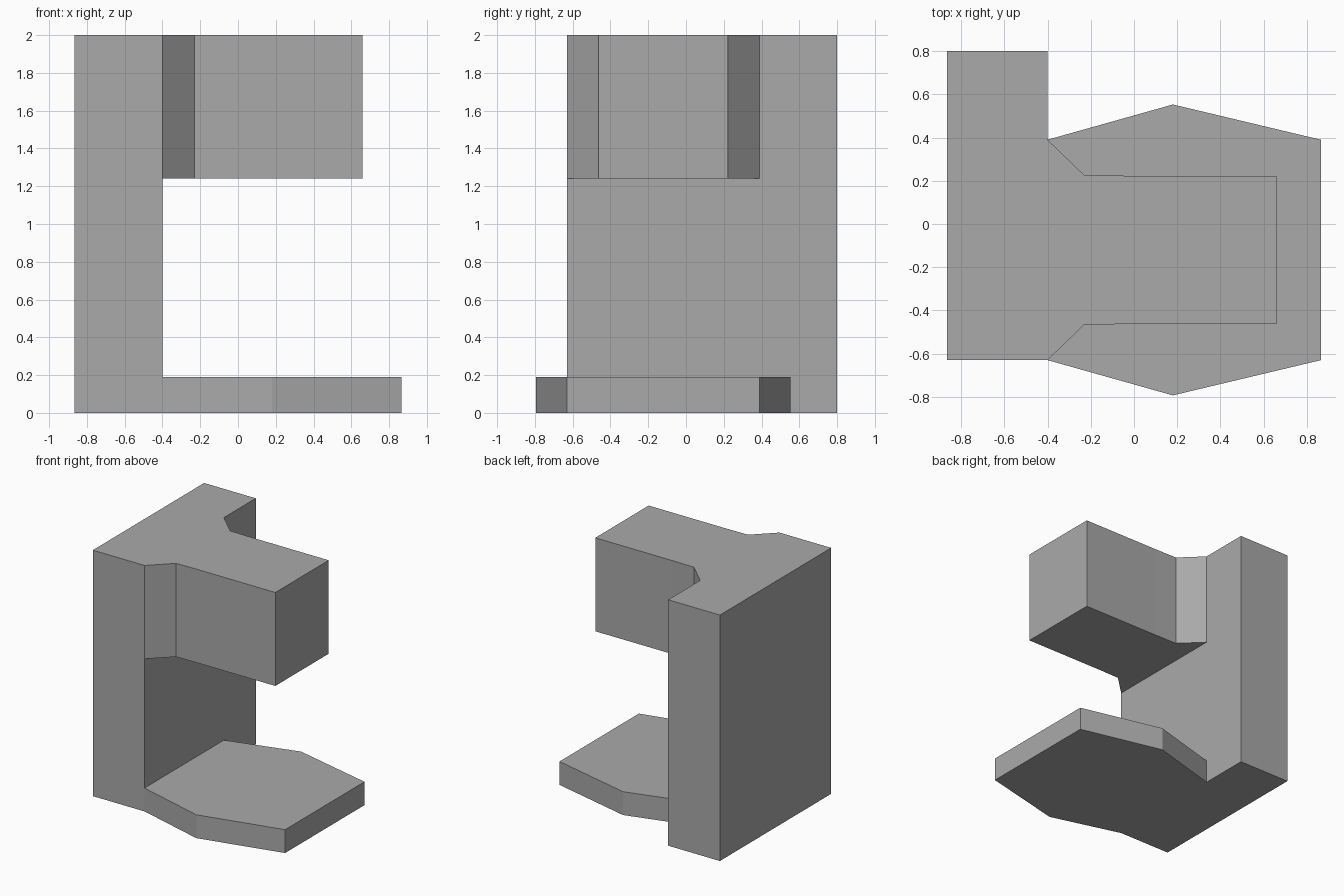
import bpy
import bmesh

cube = bpy.data.objects.get("Cube")
if cube:
    bpy.data.objects.remove(cube, do_unlink=True)

grey = bpy.data.materials.new("mid grey")
grey.use_nodes = True
colour = (0.4, 0.4, 0.4, 1)
grey.diffuse_color = colour
grey.node_tree.nodes["Principled BSDF"].inputs["Base Color"].default_value = colour


def prism(name, outline, bottom, top):
    """Extrude a plan outline between two heights."""
    bm = bmesh.new()
    face = bm.faces.new([bm.verts.new((x, y, bottom)) for x, y in outline])
    solid = bmesh.ops.extrude_face_region(bm, geom=[face])
    verts = [g for g in solid["geom"] if isinstance(g, bmesh.types.BMVert)]
    bmesh.ops.translate(bm, verts=verts, vec=(0, 0, top - bottom))
    bmesh.ops.recalc_face_normals(bm, faces=bm.faces)
    mesh = bpy.data.meshes.new(name)
    bm.to_mesh(mesh)
    bm.free()
    mesh.materials.append(grey)
    obj = bpy.data.objects.new(name, mesh)
    bpy.context.collection.objects.link(obj)
    return obj


def mirrored(half, centre=-0.12):
    """Complete an outline given as (x, half width) from the column outwards."""
    return ([(x, centre - w) for x, w in half]
            + [(x, centre + w) for x, w in reversed(half)])


LEFT, JOIN, FRONT, BACK = -0.865, -0.4, -0.63, 0.8
INSIDE = -0.6  # depth to which the joined parts reach into the column

# Upright column
column = prism("column", [(LEFT, FRONT), (JOIN, FRONT), (JOIN, BACK), (LEFT, BACK)], 0, 2)

# Upper arm with a flared root, and the six-sided base plate
arm = prism("upper_arm", mirrored([(INSIDE, 0.4), (JOIN, 0.4), (JOIN, 0.51),
                                   (-0.23, 0.346), (-0.03, 0.343), (0.66, 0.343)]), 1.24, 2)
base = prism("base_plate", mirrored([(INSIDE, 0.4), (JOIN, 0.4), (JOIN, 0.51),
                                     (0.18, 0.673), (0.865, 0.51)]), 0, 0.19)

# Merge the parts into one solid
for part in (arm, base):
    part.hide_render = True
    part.hide_set(True)
    union = column.modifiers.new("join " + part.name, "BOOLEAN")
    union.operation = "UNION"
    union.solver = "EXACT"
    union.object = part

bpy.context.view_layer.update()
merged = bpy.data.meshes.new_from_object(
    column.evaluated_get(bpy.context.evaluated_depsgraph_get()))
column.modifiers.clear()
column.data = merged
column.name = "stand_body"
for part in (arm, base):
    bpy.data.objects.remove(part, do_unlink=True)
